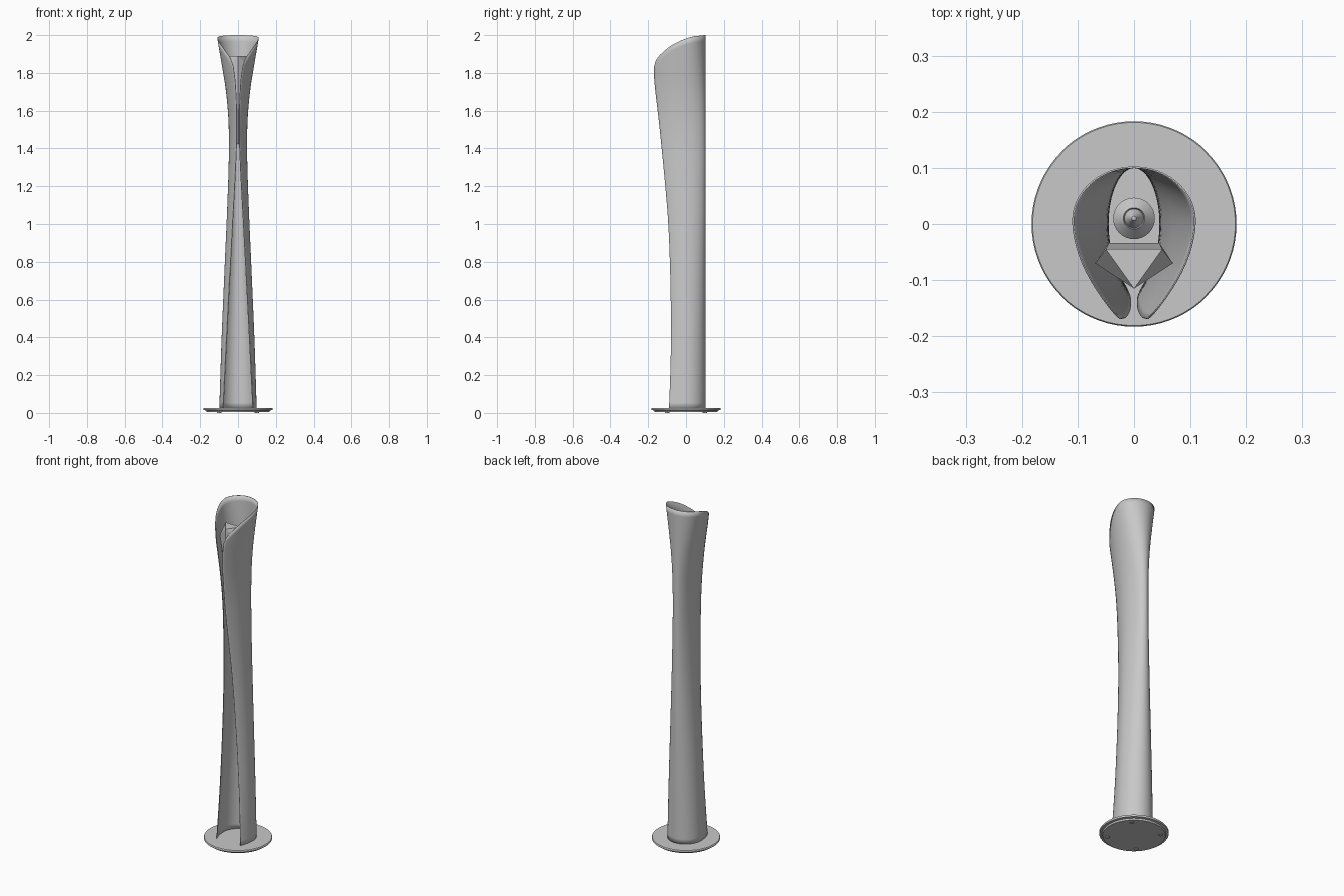
import bpy, bmesh, math

if "Cube" in bpy.data.objects:
    bpy.data.objects.remove(bpy.data.objects["Cube"])

grey = bpy.data.materials.new("light_grey")
grey.diffuse_color = (0.58, 0.58, 0.58, 1)
grey.use_nodes = True
grey.node_tree.nodes["Principled BSDF"].inputs["Base Color"].default_value = grey.diffuse_color


def make(name, verts, faces, smooth=None):
    me = bpy.data.meshes.new(name)
    me.from_pydata(verts, [], faces)
    bm = bmesh.new()
    bm.from_mesh(me)
    bmesh.ops.remove_doubles(bm, verts=bm.verts, dist=1e-5)
    bmesh.ops.recalc_face_normals(bm, faces=bm.faces)
    bm.to_mesh(me)
    bm.free()
    me.materials.append(grey)
    ob = bpy.data.objects.new(name, me)
    bpy.context.collection.objects.link(ob)
    if smooth:
        bpy.ops.object.select_all(action='DESELECT')
        ob.select_set(True)
        bpy.context.view_layer.objects.active = ob
        bpy.ops.object.shade_smooth_by_angle(angle=math.radians(smooth))
    return ob


def lathe(name, profile, n, cx=0, cy=0):
    verts = [(cx + r * math.cos(2 * math.pi * i / n), cy + r * math.sin(2 * math.pi * i / n), z)
             for r, z in profile for i in range(n)]
    faces = [(k * n + i, k * n + (i + 1) % n, (k + 1) * n + (i + 1) % n, (k + 1) * n + i)
             for k in range(len(profile) - 1) for i in range(n)]
    return make(name, verts, faces, 30)


def curve(table, x):
    """Smooth (Hermite) interpolation through a short table."""
    if x <= table[0][0]:
        return table[0][1]
    if x >= table[-1][0]:
        return table[-1][1]

    def slope(i):
        a, b = table[max(i - 1, 0)], table[min(i + 1, len(table) - 1)]
        return (b[1] - a[1]) / (b[0] - a[0])
    for i in range(len(table) - 1):
        (x0, y0), (x1, y1) = table[i], table[i + 1]
        if x <= x1:
            h = x1 - x0
            t = (x - x0) / h
            return ((2*t**3 - 3*t*t + 1) * y0 + (t**3 - 2*t*t + t) * h * slope(i)
                    + (3*t*t - 2*t**3) * y1 + (t**3 - t*t) * h * slope(i + 1))


# Shell: half width, front edge position and rim height
WIDTH = [(0, .098), (.4, .085), (.8, .068), (1.1, .055), (1.36, .047), (1.55, .049),
         (1.7, .062), (1.8, .077), (1.9, .094), (2, .111)]
EDGE_X = [(0, .079), (.5, .054), (1, .028), (1.4, .008), (1.6, .007), (1.75, .014), (1.83, .024), (2, .04)]
EDGE_Y = [(0, -.09), (.3, -.08), (.6, -.08), (.9, -.088), (1.1, -.1), (1.5, -.138), (1.75, -.166), (1.83, -.169)]
RIM = [(-.169, 1.83), (-.16, 1.863), (-.137, 1.895), (-.074, 1.947), (.02, 1.988), (.1, 2)]
BACK = .101


def section(s, z):
    """s = -1..1 runs from one front edge round the back to the other."""
    a, w = abs(s), curve(WIDTH, z)
    if a < .5:
        ang = a * math.pi
        x, y = w * math.sin(ang), BACK * math.cos(ang)
    else:
        t = (a - .5) * 2
        ex, ey = curve(EDGE_X, z), curve(EDGE_Y, z)
        x = (1 - t * t) * w + t * t * ex
        y = t * (1 - t) * ey + t * t * ey
    return math.copysign(x, s), y


COLS, ROWS = 64, 60
verts = []
for i in range(COLS + 1):
    s = -1 + 2 * i / COLS
    top = 1.9
    for _ in range(20):
        top = curve(RIM, section(s, top)[1])
    for j in range(ROWS + 1):
        z = .022 + (top - .022) * j / ROWS
        verts.append((*section(s, z), z))
R = ROWS + 1
faces = [(i * R + j, (i + 1) * R + j, (i + 1) * R + j + 1, i * R + j + 1)
         for i in range(COLS) for j in range(ROWS)]
shell = make("lamp_shell", verts, faces, 40)
thick = shell.modifiers.new("thickness", 'SOLIDIFY')
thick.thickness = .003
thick.offset = 0

# Round base plate with recessed underside and small feet
lathe("base_plate", [(0, .004), (.165, .004), (.168, .013), (.181, .015), (.183, .018),
                     (.183, .024), (.181, .027), (0, .027)], 72)
for k in range(4):
    a = math.radians(45 + 90 * k)
    lathe("base_foot", [(0, 0), (.012, 0), (.012, .005), (0, .005)], 16,
          .14 * math.cos(a), .14 * math.sin(a))

# Folded diffuser behind the front slit
top = [(-.05, -.045, 1.89), (.05, -.045, 1.89), (0, -.115, 1.89)]
mid = [(-.045, -.034, 1.72), (.045, -.034, 1.72), (.069, -.07, 1.82), (0, -.115, 1.6), (-.069, -.07, 1.82)]
low = [(-.03, -.036, 1.45), (.03, -.036, 1.45), (0, -.1, 1.42)]
make("front_diffuser", top + mid + low,
     [(0, 1, 2), (0, 3, 4, 1), (1, 4, 5), (1, 5, 2), (2, 5, 6), (2, 6, 7), (2, 7, 0), (0, 7, 3),
      (3, 8, 9, 4), (4, 9, 5), (5, 9, 10, 6), (6, 10, 8, 7), (7, 8, 3), (8, 10, 9)])

# Uplight bulb inside the shell
lathe("bulb", [(0, 1.45), (.018, 1.45), (.018, 1.53), (.024, 1.56), (.037, 1.62), (.037, 1.63),
               (.019, 1.65), (.017, 1.645), (.015, 1.65), (.006, 1.665), (.004, 1.672), (0, 1.674)], 32, 0, .01)
